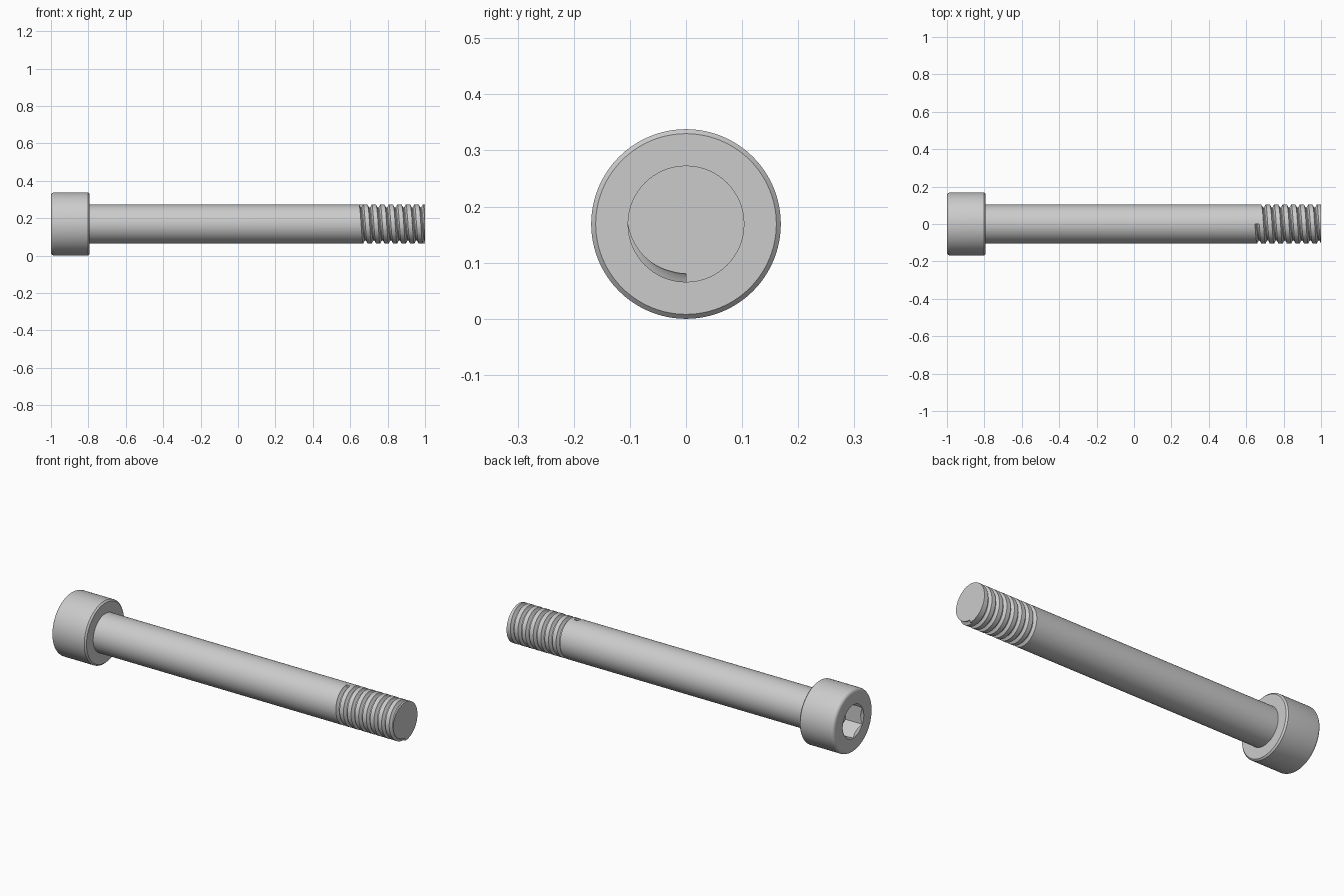
import bpy, bmesh
from math import sin, cos, pi, radians

if "Cube" in bpy.data.objects:
    bpy.data.objects.remove(bpy.data.objects["Cube"], do_unlink=True)

HEAD_R, SHANK_R = 0.169, 0.104
AXIS_Z = HEAD_R
HEAD_END = -0.793
THREAD_START, TURNS = 0.658, 7.5
PITCH = (1 - THREAD_START) / TURNS
GROOVE_DEPTH = 0.0165

steel = bpy.data.materials.new("steel grey")
steel.use_nodes = True
steel.diffuse_color = (0.6, 0.6, 0.6, 1)
steel.node_tree.nodes["Principled BSDF"].inputs["Base Color"].default_value = (0.6, 0.6, 0.6, 1)


def loft(name, rings):
    """Skin a list of equal-length closed rings and cap both ends."""
    bm = bmesh.new()
    loops = [[bm.verts.new(p) for p in ring] for ring in rings]
    for a, b in zip(loops, loops[1:]):
        for i in range(len(a)):
            j = (i + 1) % len(a)
            bm.faces.new((a[i], a[j], b[j], b[i]))
    bm.faces.new(loops[0])
    bm.faces.new(loops[-1])
    bmesh.ops.recalc_face_normals(bm, faces=bm.faces)
    mesh = bpy.data.meshes.new(name)
    bm.to_mesh(mesh)
    bm.free()
    mesh.materials.append(steel)
    obj = bpy.data.objects.new(name, mesh)
    bpy.context.collection.objects.link(obj)
    return obj


def lathe(name, profile, sides=96):
    """Turn an (x, radius) profile around the bolt axis."""
    angles = [2 * pi * i / sides for i in range(sides)]
    return loft(name, [[(x, r * sin(a), AXIS_Z + r * cos(a)) for a in angles]
                       for x, r in profile])


def activate(obj):
    bpy.ops.object.select_all(action="DESELECT")
    obj.select_set(True)
    bpy.context.view_layer.objects.active = obj


def cut(obj, cutter):
    mod = obj.modifiers.new("cut", "BOOLEAN")
    mod.operation, mod.solver, mod.object = "DIFFERENCE", "EXACT", cutter
    activate(obj)
    bpy.ops.object.modifier_apply(modifier=mod.name)
    bpy.data.objects.remove(cutter, do_unlink=True)


# Socket head: rounded outer rim, small chamfer underneath
FILLET, CHAMFER = 0.018, 0.008
rim = [(-1 + FILLET * (1 - sin(a)), HEAD_R - FILLET * (1 - cos(a)))
       for a in (radians(90 - 15 * i) for i in range(7))]
head = lathe("socket_head", rim + [(HEAD_END - CHAMFER, HEAD_R),
                                   (HEAD_END, HEAD_R - CHAMFER)])

# Hexagonal socket with a shallow countersink
HEX_R, SOCKET_DEPTH = 0.09, 0.1
cut(head, lathe("hex_cutter", [(-1.05, HEX_R), (-1 + SOCKET_DEPTH, HEX_R)], sides=6))
cut(head, lathe("countersink_cutter", [(-1.01, HEX_R + 0.012), (-0.99, HEX_R - 0.012)]))

# Shank running to the tip
shank = lathe("shank", [(HEAD_END - 0.005, SHANK_R), (1, SHANK_R)])

# Right-handed helical groove, starting at the underside of the tip
section = [(u, SHANK_R - GROOVE_DEPTH * (1 - abs(u) ** 1.7))
           for u in (-1, -0.8, -0.5, -0.2, 0.2, 0.5, 0.8, 1)]
section += [(1.1, SHANK_R + 0.01), (-1.1, SHANK_R + 0.01)]
STEPS = 60
rings = []
for i in range(int(TURNS * STEPS) + 1):
    t = i / STEPS
    a = 2 * pi * t
    rings.append([(1 - PITCH * t + u * PITCH / 4, -r * sin(a), AXIS_Z - r * cos(a))
                  for u, r in section])
cut(shank, loft("thread_cutter", rings))

for obj in (head, shank):
    activate(obj)
    bpy.ops.object.shade_smooth_by_angle(angle=radians(30))
